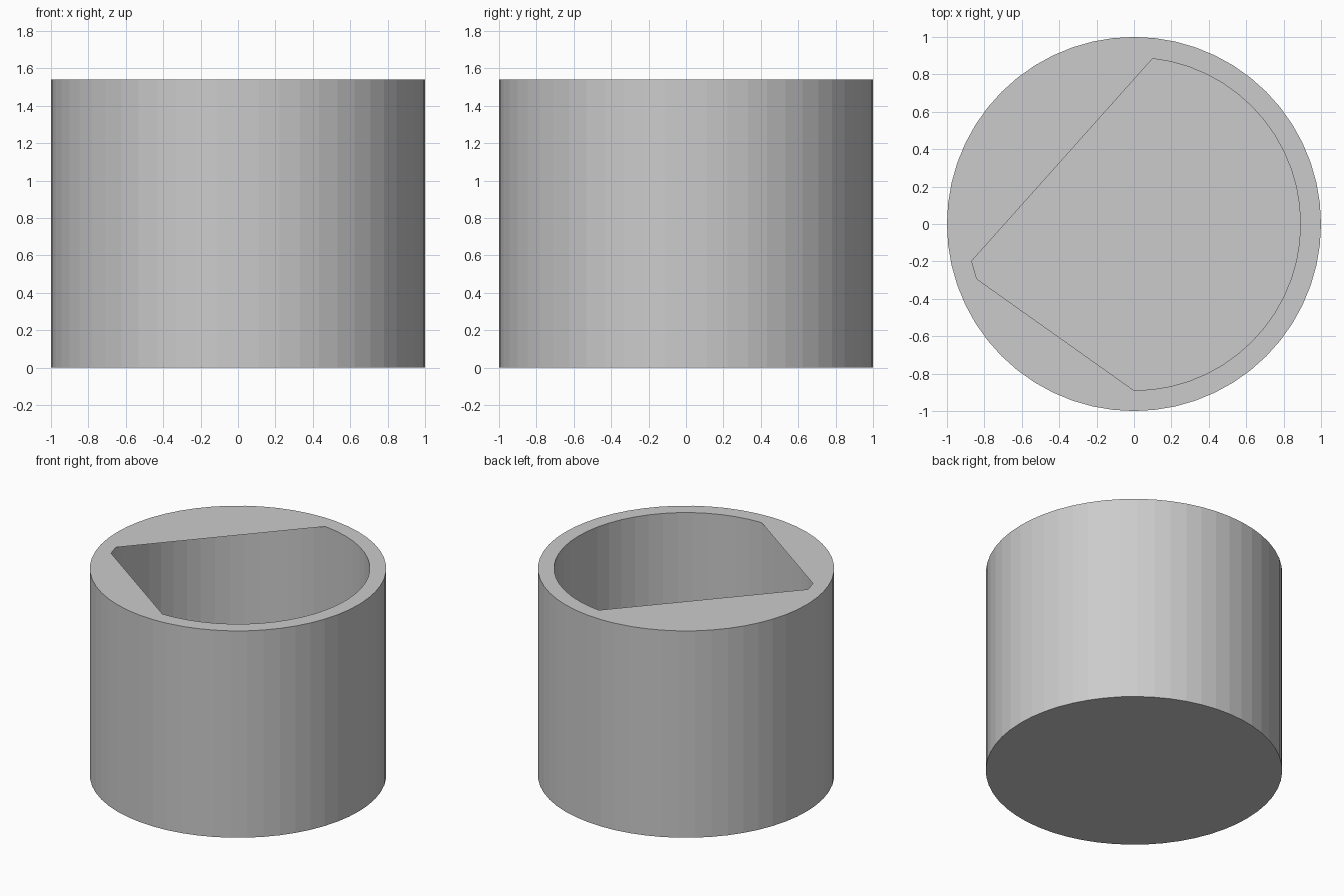
import bpy, bmesh, math

if "Cube" in bpy.data.objects:
    bpy.data.objects.remove(bpy.data.objects["Cube"])

SIDES = 56
R_OUT, R_IN = 1.0, 0.89
HEIGHT, FLOOR = 1.54, 0.11


def ring(bm, radius, z):
    return [bm.verts.new((radius * math.cos(math.tau * i / SIDES),
                          radius * math.sin(math.tau * i / SIDES), z))
            for i in range(SIDES)]


def bridge(bm, a, b):
    for i in range(SIDES):
        j = (i + 1) % SIDES
        bm.faces.new((a[i], a[j], b[j], b[i]))


def finish(bm, name):
    mesh = bpy.data.meshes.new(name)
    bm.to_mesh(mesh)
    bm.free()
    obj = bpy.data.objects.new(name, mesh)
    bpy.context.collection.objects.link(obj)
    return obj


# Cup: outer wall, flat rim, inner wall, floor and base
bm = bmesh.new()
rings = [ring(bm, r, z) for r, z in
         ((R_OUT, 0), (R_OUT, HEIGHT), (R_IN, HEIGHT), (R_IN, FLOOR))]
for lower, upper in zip(rings, rings[1:]):
    bridge(bm, lower, upper)
bm.faces.new(rings[0][::-1])
bm.faces.new(rings[3])
finish(bm, "cup")

# Thin lids: flat circle segments level with the rim, covering part of the opening
for name, first, last in (("back_left_lid", 13, 30), ("front_left_lid", 31, 42)):
    bm = bmesh.new()
    points = [bm.verts.new((R_IN * math.cos(math.tau * i / SIDES),
                            R_IN * math.sin(math.tau * i / SIDES), HEIGHT))
              for i in range(first, last + 1)]
    bm.faces.new(points)
    finish(bm, name)
